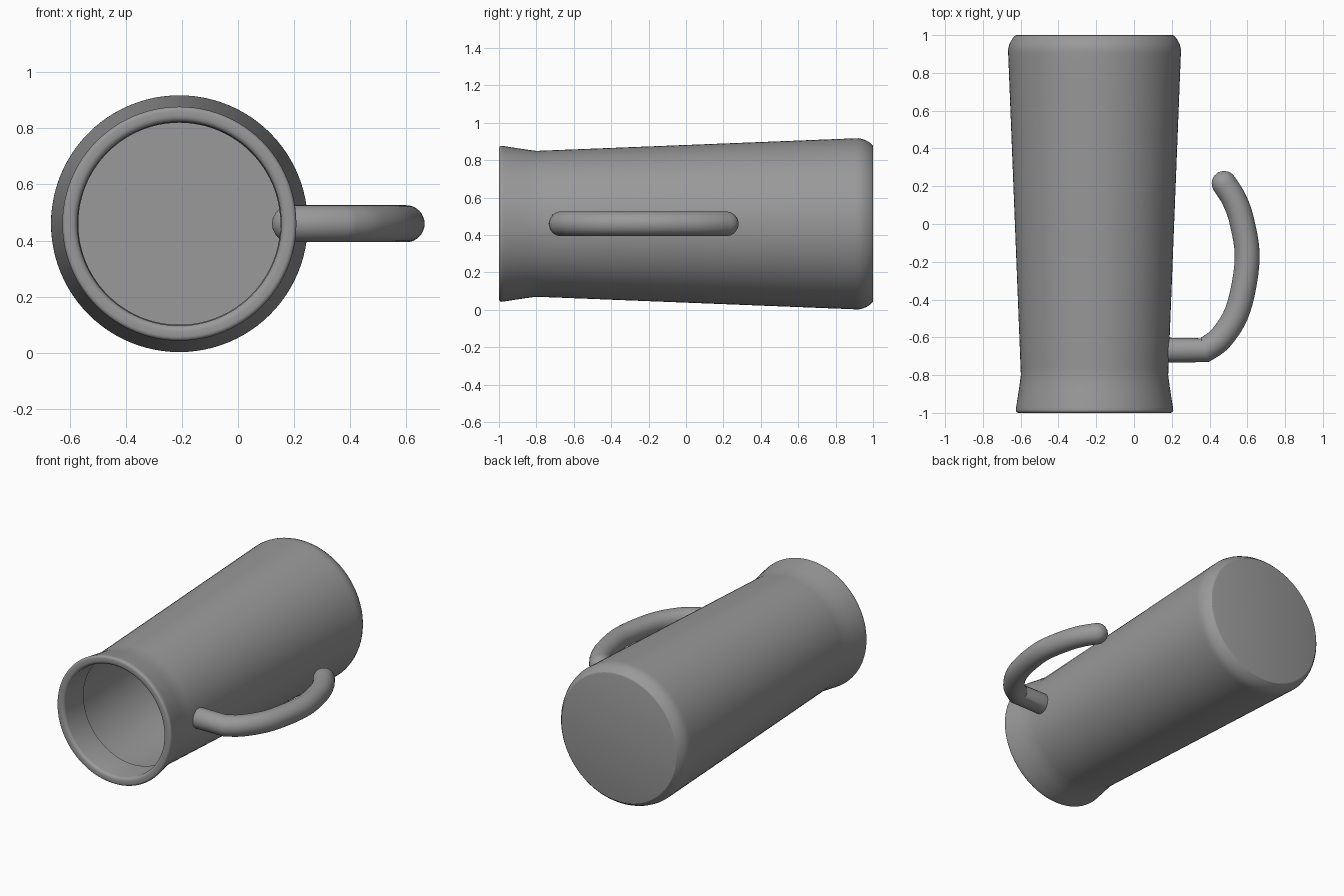
import bpy, bmesh, math
from mathutils import Vector

if "Cube" in bpy.data.objects:
    bpy.data.objects.remove(bpy.data.objects["Cube"])

CX, CZ = -0.209, 0.46
grey = bpy.data.materials.new("dark_grey")
grey.diffuse_color = (0.32, 0.32, 0.32, 1)
grey.use_nodes = True
grey.node_tree.nodes["Principled BSDF"].inputs["Base Color"].default_value = grey.diffuse_color


def finish(bm, name, angle):
    bmesh.ops.remove_doubles(bm, verts=bm.verts, dist=1e-5)
    bmesh.ops.recalc_face_normals(bm, faces=bm.faces)
    me = bpy.data.meshes.new(name)
    bm.to_mesh(me)
    bm.free()
    me.materials.append(grey)
    ob = bpy.data.objects.new(name, me)
    bpy.context.collection.objects.link(ob)
    bpy.ops.object.select_all(action='DESELECT')
    ob.select_set(True)
    bpy.context.view_layer.objects.active = ob
    bpy.ops.object.shade_smooth_by_angle(angle=math.radians(angle))
    return ob


def skin(bm, rings):
    """Bridge consecutive rings of points and cap both ends."""
    vs = [[bm.verts.new(p) for p in r] for r in rings]
    n = len(vs[0])
    for a, b in zip(vs, vs[1:]):
        for i in range(n):
            j = (i + 1) % n
            bm.faces.new((a[i], a[j], b[j], b[i]))
    bm.faces.new(vs[0])
    bm.faces.new(vs[-1])


def arc(cr, cy, rr, ry, a0, a1, n):
    return [(cr + rr * math.cos(math.radians(a0 + (a1 - a0) * k / n)),
             cy + ry * math.sin(math.radians(a0 + (a1 - a0) * k / n))) for k in range(n + 1)]


# Cup body: hollow profile (radius, y) from outer base, around the lip, to inner floor
profile = [(0.413, 1.0), (0.420, 0.998), (0.432, 0.985), (0.443, 0.968),
           (0.452, 0.948), (0.4575, 0.925), (0.457, 0.90), (0.455, 0.85)]
profile += [(0.3915, -0.76), (0.390, -0.80), (0.398, -0.86), (0.407, -0.92), (0.415, -0.97)]
profile += arc(0.402, -0.985, 0.015, 0.015, 0, -90, 4)
profile += arc(0.385, -0.980, 0.022, 0.02, -90, -180, 4)
profile += [(0.36, -0.80), (0.374, -0.795), (0.42, 0.90), (0.40, 0.94)]
SEG = 96
bm = bmesh.new()
skin(bm, [[(CX + r * math.cos(t), y, CZ + r * math.sin(t))
           for t in (2 * math.pi * i / SEG for i in range(SEG))] for r, y in profile])
finish(bm, "mug_body", 30)

# Handle: straight stub into the wall, then a curved open grip with round ends
R = 0.066
ctrl = [(0.375, -0.668), (0.465, -0.598), (0.553, -0.445), (0.599, -0.19),
        (0.572, 0.01), (0.53, 0.13), (0.477, 0.215)]
pts = [Vector(p) for p in ctrl]
ext = [2 * pts[0] - pts[1]] + pts + [2 * pts[-1] - pts[-2]]
path = [Vector((0.187, -0.668))]
for p0, p1, p2, p3 in zip(ext, ext[1:], ext[2:], ext[3:]):
    for k in range(6):
        t = k / 6
        path.append(0.5 * (2 * p1 + (p2 - p0) * t + (2 * p0 - 5 * p1 + 4 * p2 - p3) * t * t
                           + (3 * p1 - p0 - 3 * p2 + p3) * t ** 3))
path.append(pts[-1])

d0 = (path[1] - path[0]).normalized()
d1 = (path[-1] - path[-2]).normalized()
caps = [math.radians(a) for a in (88, 72, 54, 36, 18)]
stations = [(path[0] - d0 * R * math.sin(a), d0, R * math.cos(a)) for a in caps]
for i, p in enumerate(path):
    a = (p - path[i - 1]).normalized() if i else d0
    b = (path[i + 1] - p).normalized() if i < len(path) - 1 else d1
    stations.append((p, (a + b).normalized(), R))
stations += [(path[-1] + d1 * R * math.sin(a), d1, R * math.cos(a)) for a in reversed(caps)]

rings = []
for p, d, r in stations:
    side = Vector((-d.y, d.x))
    ring = []
    for i in range(32):
        t = 2 * math.pi * i / 32
        q = p + side * r * math.cos(t)
        ring.append((q.x, q.y, CZ + r * math.sin(t)))
    rings.append(ring)
bm = bmesh.new()
skin(bm, rings)
finish(bm, "handle", 50)
